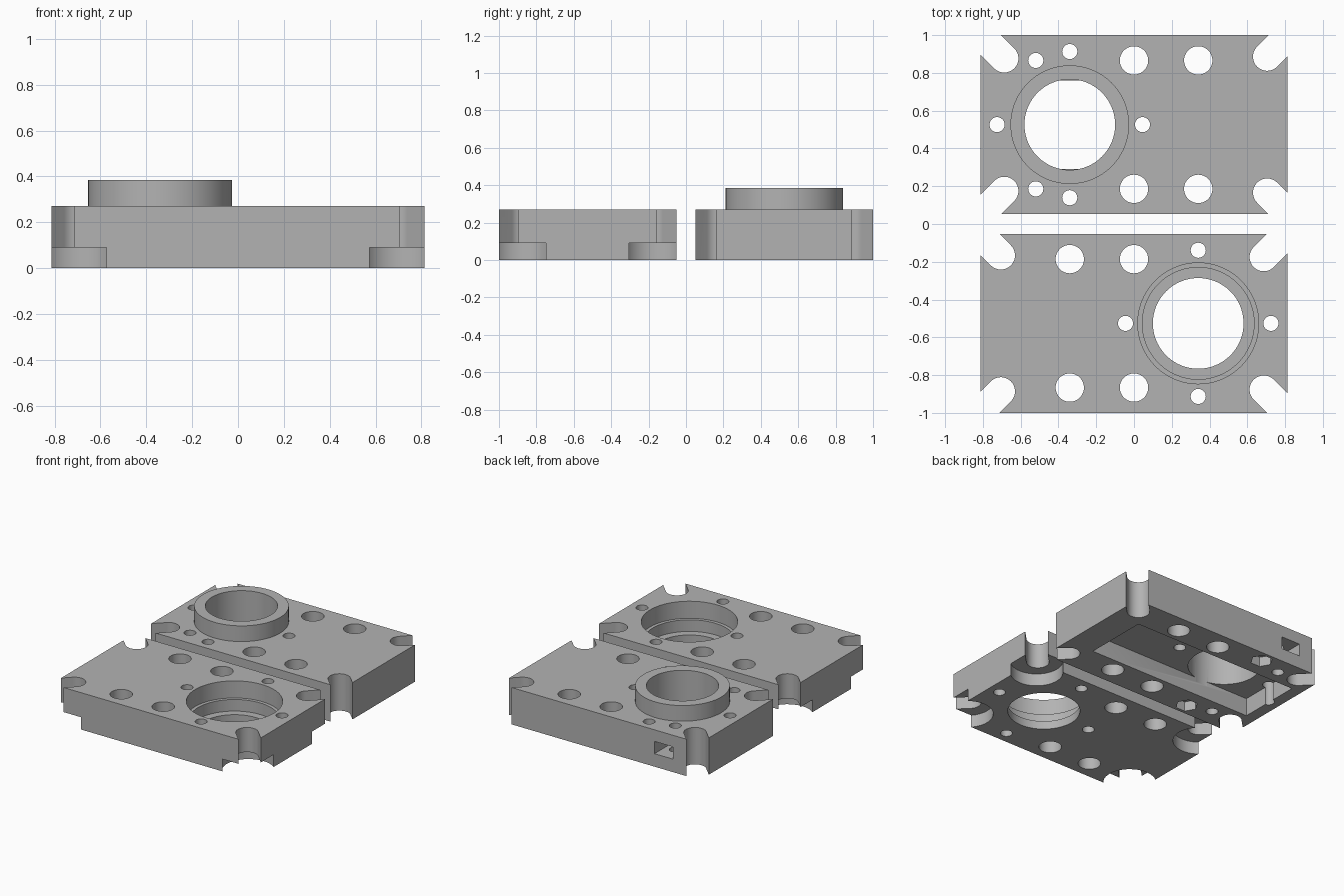
import bpy, bmesh, math
from mathutils import Vector

cube = bpy.data.objects.get("Cube")
if cube:
    bpy.data.objects.remove(cube, do_unlink=True)

grey = bpy.data.materials.new("machined_grey")
grey.use_nodes = True
colour = (0.45, 0.45, 0.45, 1)
grey.diffuse_color = colour
grey.node_tree.nodes["Principled BSDF"].inputs["Base Color"].default_value = colour

HALF_X, HALF_Y, MID_Y, TOP = 0.813, 0.474, 0.526, 0.27


def prism(name, points, z0, z1):
    """Extrude a counter-clockwise outline from z0 to z1."""
    bm = bmesh.new()
    low = [bm.verts.new((x, y, z0)) for x, y in points]
    high = [bm.verts.new((x, y, z1)) for x, y in points]
    bm.faces.new(low[::-1])
    bm.faces.new(high)
    n = len(points)
    for i in range(n):
        j = (i + 1) % n
        bm.faces.new((low[i], low[j], high[j], high[i]))
    bmesh.ops.recalc_face_normals(bm, faces=bm.faces)
    mesh = bpy.data.meshes.new(name)
    bm.to_mesh(mesh)
    bm.free()
    mesh.materials.append(grey)
    obj = bpy.data.objects.new(name, mesh)
    bpy.context.collection.objects.link(obj)
    return obj


def box(name, x0, x1, y0, y1, z0, z1):
    return prism(name, [(x0, y0), (x1, y0), (x1, y1), (x0, y1)], z0, z1)


def disc(x, y, r, sides=48, turn=0.0):
    return [(x + r * math.cos(turn + math.tau * i / sides),
             y + r * math.sin(turn + math.tau * i / sides)) for i in range(sides)]


def corner_slot(x, y, r, sx, sy):
    """Round-ended slot running diagonally out of a corner."""
    out = math.atan2(sy, sx)
    pts = []
    for i in range(25):
        a = out + math.pi / 2 + math.pi * i / 24
        pts.append((x + r * math.cos(a), y + r * math.sin(a)))
    d = Vector((math.cos(out), math.sin(out))) * 0.4
    pts.append((pts[-1][0] + d.x, pts[-1][1] + d.y))
    pts.append((pts[0][0] + d.x, pts[0][1] + d.y))
    return pts


def combine(target, tools, operation):
    """Apply a boolean for each tool, then remove the tools."""
    for tool in tools:
        mod = target.modifiers.new("cut", "BOOLEAN")
        mod.operation, mod.solver, mod.object = operation, "EXACT", tool
        tool.hide_render = True
    bpy.context.view_layer.update()
    graph = bpy.context.evaluated_depsgraph_get()
    mesh = bpy.data.meshes.new_from_object(target.evaluated_get(graph))
    target.modifiers.clear()
    target.data = mesh
    for tool in tools:
        bpy.data.objects.remove(tool, do_unlink=True)


def plate(name, side):
    """Blank with holes and corner slots; side is +1 for back, -1 for front."""
    cy = side * MID_Y
    bore_x = -0.34 * side
    body = box(name, -HALF_X, HALF_X, cy - HALF_Y, cy + HALF_Y, 0, TOP)
    cuts = []

    def through(pts, z0=-0.1, z1=0.6):
        cuts.append(prism("cutter", pts, z0, z1))

    for sy in (1, -1):
        # large guide holes
        for x in (0, 0.34 * side):
            through(disc(x, cy + sy * 0.34, 0.075))
        # small screw holes beside the bore
        through(disc(bore_x, cy + sy * 0.387, 0.04, 32))
        through(disc(bore_x + sy * 0.385, cy, 0.04, 32))
        # corner slots, slightly deeper near the bore
        for sx in (1, -1):
            inset = 0.018 if sx * bore_x > 0 else 0
            x, y = sx * (0.705 - inset), cy + sy * (0.36 - inset / 2)
            through(corner_slot(x, y, 0.075, sx, sy))
            if side < 0:
                through(corner_slot(sx * 0.705, cy + sy * 0.36, 0.175, sx, sy), -0.1, 0.09)
    return body, cuts, bore_x, cy


def finish(obj):
    bpy.ops.object.select_all(action="DESELECT")
    obj.select_set(True)
    bpy.context.view_layer.objects.active = obj
    bpy.ops.object.shade_smooth_by_angle(angle=math.radians(30))


# Back plate: raised collar, underside pocket and nut seats
back, cuts, bx, cy = plate("back_plate", 1)
combine(back, [prism("collar", disc(bx, cy, 0.314, 96), 0.2, 0.385)], "UNION")
cuts.append(prism("bore", disc(bx, cy, 0.24, 96), 0.1, 0.6))
cuts.append(box("pocket", -0.73, 0.6, cy - 0.235, cy + 0.235, -0.1, 0.13))
for s in (1, -1):
    cuts.append(prism("screw_hole", disc(-0.52, cy + s * 0.34, 0.04, 32), -0.1, 0.6))
    cuts.append(prism("nut_seat", disc(bx, cy + s * 0.387, 0.075, 6), -0.1, 0.07))
    y0, y1 = sorted((cy + s * 0.275, cy + s * 0.5))
    cuts.append(box("nut_slot", -0.595, -0.445, y0, y1, 0.095, 0.185))
combine(back, cuts, "DIFFERENCE")
finish(back)

# Front plate: stepped recess that receives the collar
front, cuts, bx, cy = plate("front_plate", -1)
for radius, floor in ((0.32, 0.145), (0.296, 0.06), (0.24, -0.1)):
    cuts.append(prism("recess", disc(bx, cy, radius, 96), floor, 0.6))
combine(front, cuts, "DIFFERENCE")
finish(front)
